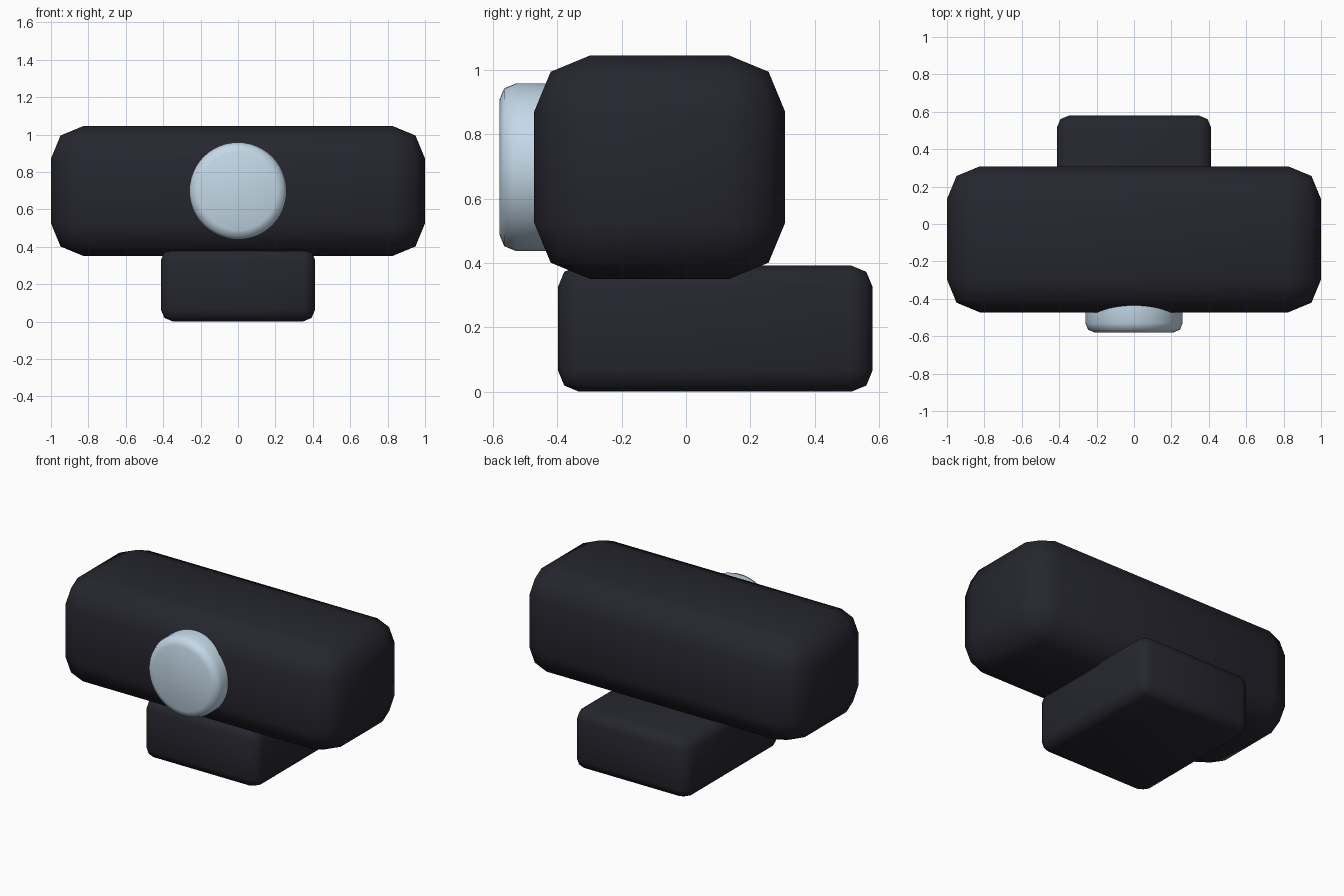
import bpy
import math

cube = bpy.data.objects.get("Cube")
if cube:
    bpy.data.objects.remove(cube, do_unlink=True)


def make_material(name, rgb):
    mat = bpy.data.materials.new(name)
    mat.use_nodes = True
    color = (*rgb, 1.0)
    mat.diffuse_color = color
    mat.node_tree.nodes["Principled BSDF"].inputs["Base Color"].default_value = color
    return mat


def finish(name, mat, bevel_width):
    """Name the active object, round its edges and shade it smooth."""
    obj = bpy.context.object
    obj.name = obj.data.name = name
    obj.data.materials.append(mat)
    bpy.ops.object.transform_apply(location=False, rotation=True, scale=True)
    bpy.ops.object.shade_smooth()
    bevel = obj.modifiers.new("rounded_edges", "BEVEL")
    bevel.width = bevel_width
    bevel.segments = 2
    bevel.limit_method = "ANGLE"
    bevel.angle_limit = math.radians(40)
    return obj


def rounded_box(name, low, high, bevel_width, mat):
    center = [(a + b) / 2 for a, b in zip(low, high)]
    bpy.ops.mesh.primitive_cube_add(size=1, location=center)
    bpy.context.object.scale = [b - a for a, b in zip(low, high)]
    return finish(name, mat, bevel_width)


dark = make_material("dark_plastic", (0.019, 0.019, 0.028))
glass = make_material("pale_blue_glass", (0.55, 0.69, 0.80))

# Wide camera housing
rounded_box("housing", (-1, -0.472, 0.35), (1, 0.308, 1.046), 0.175, dark)

# Mounting foot, reaching out behind the housing
rounded_box("foot", (-0.413, -0.398, 0), (0.413, 0.58, 0.392), 0.066, dark)

# Round lens set into the front of the housing
front, back = -0.58, -0.32
bpy.ops.mesh.primitive_cylinder_add(
    vertices=48, radius=0.26, depth=back - front,
    location=(0, (front + back) / 2, 0.698), rotation=(math.pi / 2, 0, 0))
finish("lens", glass, 0.05)
